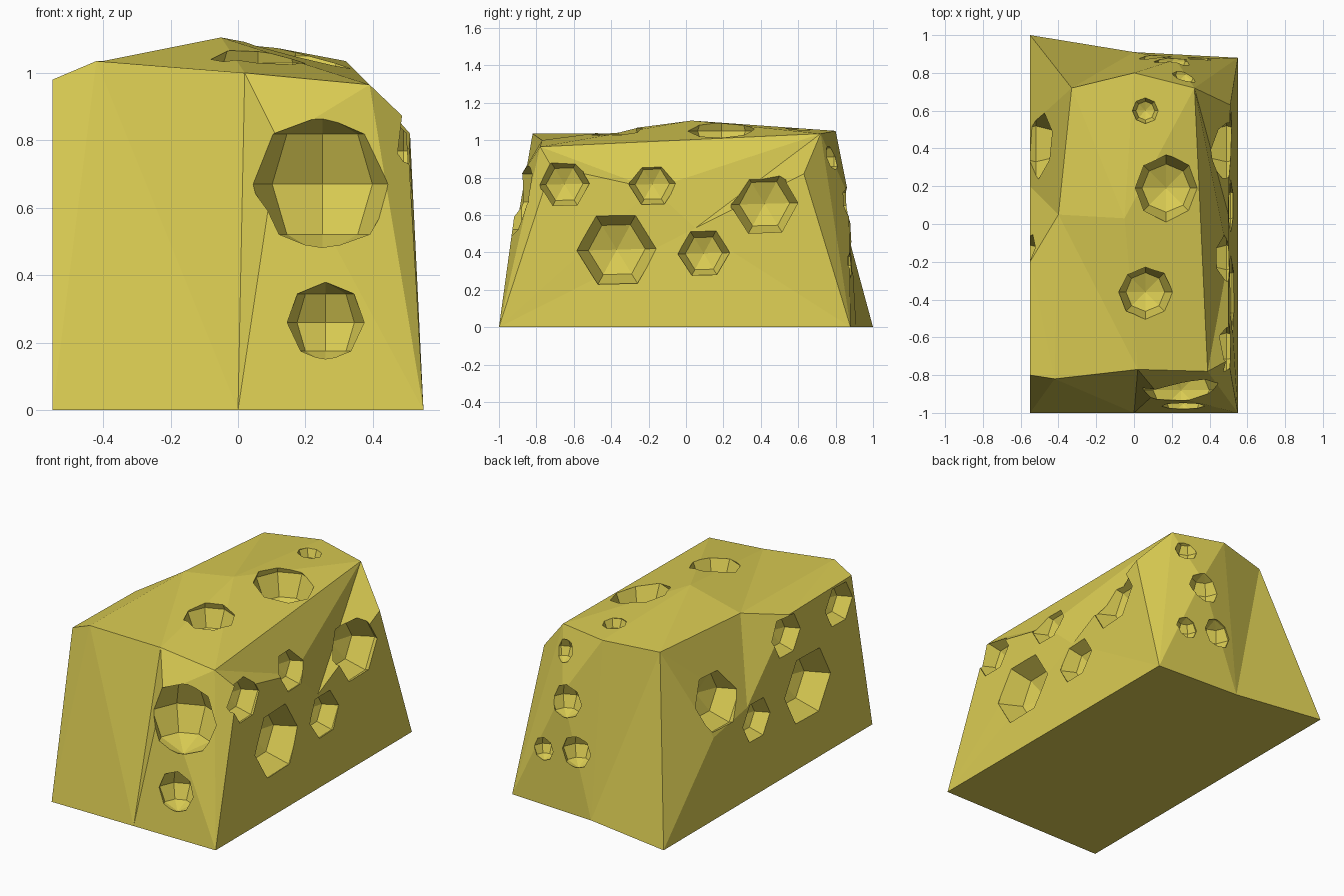
import bpy, bmesh
from mathutils import Matrix, Vector

cube = bpy.data.objects.get("Cube")
if cube:
    bpy.data.objects.remove(cube, do_unlink=True)

# Single flat yellow
yellow = bpy.data.materials.new("cheese_yellow")
yellow.use_nodes = True
colour = (0.7, 0.6, 0.085, 1)
yellow.diffuse_color = colour
bsdf = next(n for n in yellow.node_tree.nodes if n.type == 'BSDF_PRINCIPLED')
bsdf.inputs["Base Color"].default_value = colour
bsdf.inputs["Roughness"].default_value = 0.8


def make_object(name, bm):
    bmesh.ops.recalc_face_normals(bm, faces=bm.faces)
    mesh = bpy.data.meshes.new(name)
    bm.to_mesh(mesh)
    bm.free()
    mesh.materials.append(yellow)
    obj = bpy.data.objects.new(name, mesh)
    bpy.context.scene.collection.objects.link(obj)
    return obj


# Rough-cut block: named corners, then faces spelled by corner letters
corners = dict(
    # base outline
    A=(-.55, -1, 0), B=(0, -1, 0), C=(.55, -1, 0),
    D=(.55, .88, 0), E=(0, .91, 0), F=(-.55, 1, 0),
    # top outline and peak
    G=(-.42, -.82, 1.035), H=(.02, -.77, 1), I=(.39, -.78, .965),
    J=(.32, .72, 1.035), K=(0, .8, 1.05), L=(-.33, .72, 1.035),
    M=(-.4, .05, 1.035), P=(-.05, .03, 1.105),
    # bulges on the front and back
    N=(.12, -.89, .8), O=(.22, .87, .7),
    # right-hand wall, with a notch
    Q=(-.55, -.8, .98), R=(-.55, -.2, .97), S=(-.55, .2, .56), T=(-.55, .52, .5),
    # left-hand wall
    U=(.5, -.72, .86), X=(.5, -.18, .74), V=(.5, .05, .53), W=(.51, .63, .82))

faces = """FEDCBA ABHG BNH BCN CIN IHN AGQ AQRSTF FTL TSL SML RMS QGMR
GHPM HIP IJP JKP KLP LMP CUI CXU CVX CDV DWV DJW IUX IXJ XVJ VWJ
DJO JKO KEO EDO EFLK""".split()

bm = bmesh.new()
verts = {key: bm.verts.new(co) for key, co in corners.items()}
for word in faces:
    bm.faces.new([verts[key] for key in word])
# split the uneven quads into flat triangles
bmesh.ops.triangulate(bm, faces=[f for f in bm.faces if len(f.verts) == 4])
block = make_object("cheese_block", bm)

# Holes: direction, number of sides, then (centre, radius) pairs
hole_groups = [
    ("front", 8, [((.25, -.88, .67), .21), ((.26, -.95, .26), .12)]),
    ("top", 8, [((.06, -.36, 1.03), .145), ((.17, .19, 1.05), .18),
                ((.06, .6, 1.06), .07)]),
    ("back", 8, [((.27, .79, .91), .07), ((.2, .86, .65), .1),
                 ((.34, .87, .33), .07), ((.12, .86, .37), .1)]),
    ("side", 6, [((.49, -.65, .765), .14), ((.49, -.18, .765), .13),
                 ((.49, .42, .66), .19), ((.52, -.37, .415), .215),
                 ((.51, .095, .395), .14)]),
    ("side", 6, [((-.55, -.38, .47), .22), ((-.55, -.18, .85), .13),
                 ((-.55, .11, .45), .13), ((-.52, .42, .68), .19),
                 ((-.55, -.68, .85), .13)]),
]

bm = bmesh.new()
for direction, sides, holes in hole_groups:
    # side holes point their pole into the wall; the rest stand upright
    turn = Matrix.Identity(4)
    if direction == "side":
        turn = Vector((1, 0, 0)).to_track_quat('Z', 'Y').to_matrix().to_4x4()
        turn = turn @ Matrix.Rotation(.55, 4, 'Z') @ Matrix.Diagonal((1, 1, .85, 1))
    for centre, radius in holes:
        bmesh.ops.create_uvsphere(
            bm, u_segments=sides, v_segments=4, radius=radius,
            matrix=Matrix.Translation(centre) @ turn)
cutter = make_object("hole_cutter", bm)
cutter.hide_render = True

# Carve the holes and keep the result as plain mesh
carve = block.modifiers.new("carve_holes", 'BOOLEAN')
carve.operation = 'DIFFERENCE'
carve.solver = 'EXACT'
carve.use_self = True
carve.object = cutter
bpy.context.view_layer.update()
evaluated = block.evaluated_get(bpy.context.evaluated_depsgraph_get())
carved = bpy.data.meshes.new_from_object(evaluated)
block.modifiers.clear()
block.data = carved
bpy.data.objects.remove(cutter, do_unlink=True)
for poly in block.data.polygons:
    poly.use_smooth = False
    poly.material_index = 0
